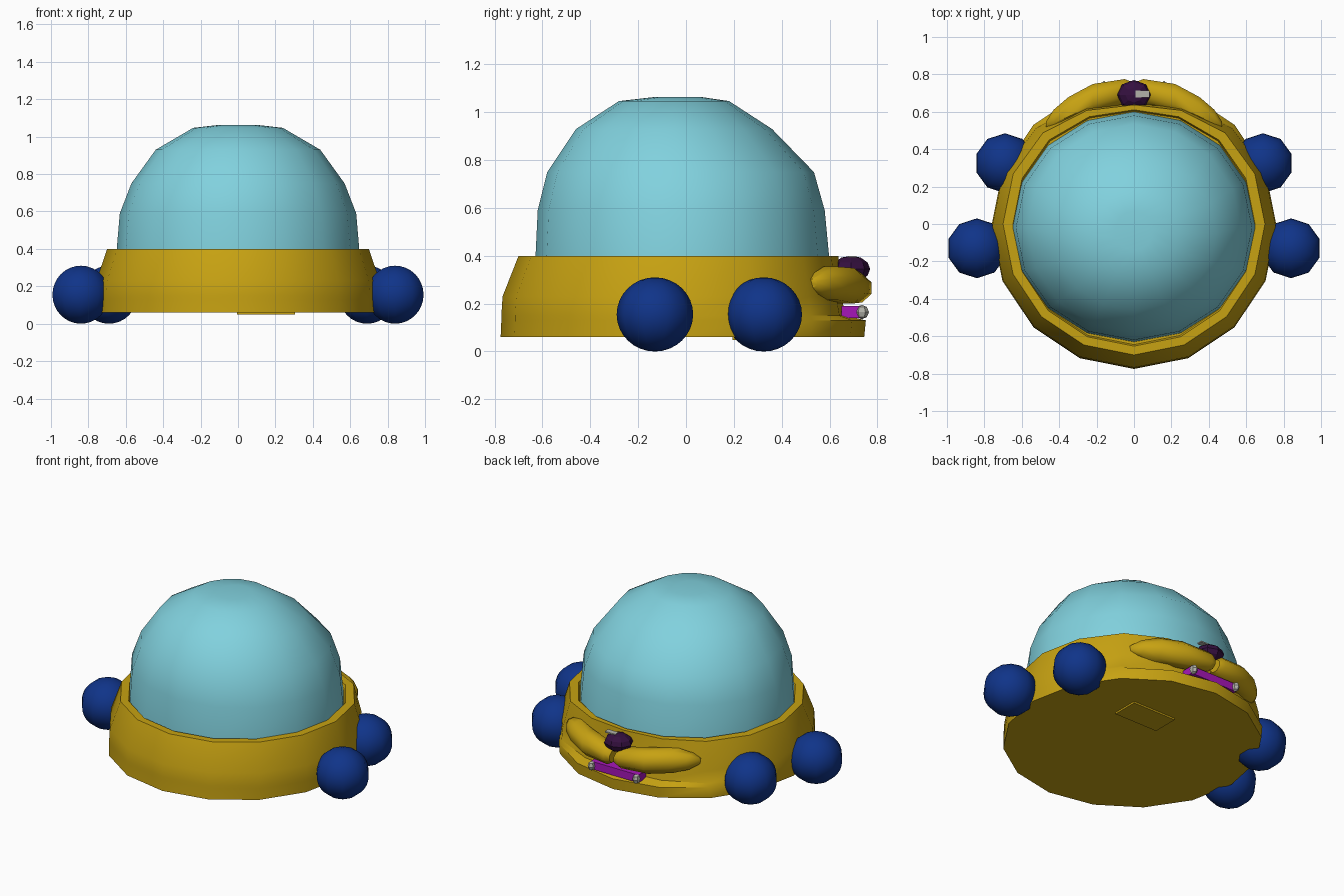
import bpy, bmesh, math
from mathutils import Vector

if "Cube" in bpy.data.objects:
    bpy.data.objects.remove(bpy.data.objects["Cube"])


def material(name, rgb):
    m = bpy.data.materials.new(name)
    m.diffuse_color = (*rgb, 1)
    m.use_nodes = True
    m.node_tree.nodes["Principled BSDF"].inputs["Base Color"].default_value = m.diffuse_color
    return m


GOLD = material("gold", (0.57, 0.36, 0.006))
AQUA = material("aqua glass", (0.22, 0.64, 0.73))
BLUE = material("deep blue", (0.005, 0.034, 0.25))
PLUM = material("dark plum", (0.035, 0.005, 0.05))
MAGENTA = material("magenta", (0.38, 0.008, 0.48))
GREY = material("pale grey", (0.45, 0.45, 0.40))


def finish(bm, name, mat, angle=45):
    bmesh.ops.recalc_face_normals(bm, faces=bm.faces)
    me = bpy.data.meshes.new(name)
    bm.to_mesh(me)
    bm.free()
    me.materials.append(mat)
    if angle:
        me.shade_smooth()
        me.set_sharp_from_angle(angle=math.radians(angle))
    ob = bpy.data.objects.new(name, me)
    bpy.context.collection.objects.link(ob)
    return ob


def loft(name, mat, rings, cap_start=True, cap_end=True, angle=45):
    """Skin a list of equal-length point rings."""
    bm = bmesh.new()
    vs = [[bm.verts.new(p) for p in ring] for ring in rings]
    n = len(rings[0])
    for a, b in zip(vs, vs[1:]):
        for i in range(n):
            j = (i + 1) % n
            bm.faces.new((a[i], a[j], b[j], b[i]))
    if cap_start:
        bm.faces.new(vs[0])
    if cap_end:
        bm.faces.new(vs[-1])
    return finish(bm, name, mat, angle)


def ball(name, mat, centre, radii, seg, rings, angle=60):
    bm = bmesh.new()
    bmesh.ops.create_uvsphere(bm, u_segments=seg, v_segments=rings, radius=1)
    for v in bm.verts:
        v.co = Vector(c + r * p for c, r, p in zip(centre, radii, v.co))
    return finish(bm, name, mat, angle)


def box(name, mat, centre, size):
    bm = bmesh.new()
    bmesh.ops.create_cube(bm, size=1)
    for v in bm.verts:
        v.co = Vector(c + s * p for c, s, p in zip(centre, size, v.co))
    return finish(bm, name, mat, 0)


# Base ring: radius, height, centre y, and how far the mouth side is recessed
def base_ring(z, r, cy, recess):
    pts = []
    for i in range(16):
        a = math.tau * i / 16
        k = r * (1 - recess * max(0, math.sin(a)) ** 5)
        pts.append((k * math.cos(a), cy + k * math.sin(a), z))
    return pts


loft("base", GOLD, [base_ring(*p) for p in (
    (0.06, 0.76, -0.015, 0), (0.13, 0.762, -0.01, 0), (0.15, 0.762, -0.01, 0.11),
    (0.23, 0.757, -0.01, 0.13), (0.40, 0.70, 0.0, 0.09), (0.40, 0.648, -0.005, 0.05),
    (0.38, 0.64, -0.005, 0.05))])

# Dome: half width, height, front y, back y
dome = []
for r, z, y0, y1 in ((0.65, 0.38, -0.63, 0.60), (0.632, 0.59, -0.62, 0.58),
                     (0.57, 0.75, -0.58, 0.535), (0.44, 0.93, -0.46, 0.36),
                     (0.24, 1.047, -0.28, 0.18), (0.10, 1.063, -0.14, 0.07)):
    dome.append([(r * math.cos(math.tau * i / 16),
                  (y0 + y1) / 2 + (y1 - y0) / 2 * math.sin(math.tau * i / 16), z)
                 for i in range(16)])
loft("dome", AQUA, dome, cap_start=False, angle=60)

# Parts repeated on both sides
for s, side in ((-1, "left"), (1, "right")):
    for tag, x, y in (("front", 0.84, -0.13), ("rear", 0.69, 0.325)):
        ball(f"{tag}_foot_{side}", BLUE, (s * x, y, 0.155), (0.16, 0.16, 0.155), 10, 16)

    # Muzzle lobe: x, y, z, half depth, half height
    sections = []
    for x, y, z, d, h in ((0.015, 0.72, 0.26, 0.045, 0.04), (0.05, 0.71, 0.265, 0.07, 0.065),
                          (0.22, 0.67, 0.275, 0.085, 0.08), (0.35, 0.605, 0.285, 0.08, 0.075),
                          (0.43, 0.56, 0.285, 0.055, 0.05), (0.47, 0.53, 0.285, 0.02, 0.02)):
        sections.append([(s * x, y + d * math.cos(math.tau * (i + .5) / 8),
                          z + h * math.sin(math.tau * (i + .5) / 8)) for i in range(8)])
    loft(f"muzzle_{side}", GOLD, sections)

    # Small tooth at the mouth corner
    ball(f"tooth_{side}", GREY, (s * 0.16, 0.735, 0.165), (0.022, 0.03, 0.03), 6, 4, 0)

# Mouth, nose, nose glint and underside plate
box("mouth", MAGENTA, (0, 0.69, 0.165), (0.34, 0.08, 0.05))
ball("nose", PLUM, (0, 0.69, 0.345), (0.09, 0.08, 0.055), 8, 6, 0)
box("nose_glint", GREY, (0.045, 0.695, 0.396), (0.075, 0.035, 0.008))
box("underside_plate", GOLD, (0.15, 0.28, 0.055), (0.31, 0.17, 0.012))
